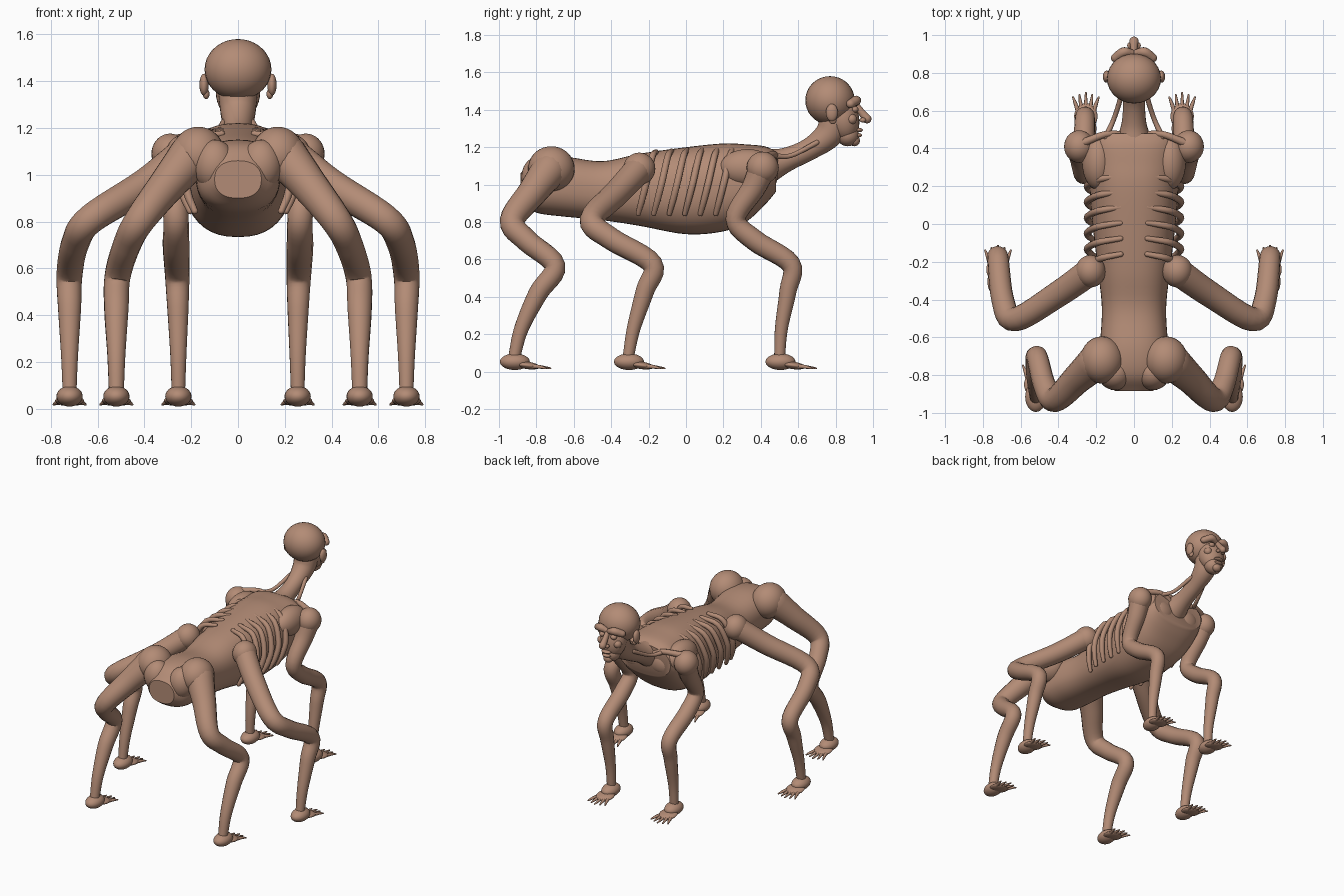
import bpy, bmesh, math
from mathutils import Vector, Matrix

if "Cube" in bpy.data.objects:
    bpy.data.objects.remove(bpy.data.objects["Cube"])

skin = bpy.data.materials.new("tan_skin")
skin.diffuse_color = (0.45, 0.26, 0.18, 1)
skin.use_nodes = True
skin.node_tree.nodes["Principled BSDF"].inputs["Base Color"].default_value = skin.diffuse_color


def finish(bm, name):
    bmesh.ops.recalc_face_normals(bm, faces=bm.faces)
    for f in bm.faces:
        f.smooth = True
    me = bpy.data.meshes.new(name)
    bm.to_mesh(me)
    bm.free()
    me.materials.append(skin)
    ob = bpy.data.objects.new(name, me)
    bpy.context.collection.objects.link(ob)
    return ob


def skin_rings(rings, name):
    """Bridge matching vertex rings and cap both ends."""
    bm = bmesh.new()
    vs = [[bm.verts.new(p) for p in r] for r in rings]
    n = len(vs[0])
    for a, b in zip(vs, vs[1:]):
        for i in range(n):
            j = (i + 1) % n
            bm.faces.new((a[i], a[j], b[j], b[i]))
    bm.faces.new(vs[0])
    bm.faces.new(vs[-1])
    return finish(bm, name)


def spline(pts, steps):
    """Catmull-Rom through tuples of any length."""
    P = [Vector(p) for p in pts]
    P = [2 * P[0] - P[1]] + P + [2 * P[-1] - P[-2]]
    out = []
    for k in range(1, len(P) - 2):
        a, b, c, d = P[k - 1:k + 3]
        for s in range(steps):
            t = s / steps
            out.append(0.5 * (2 * b + (c - a) * t + (2 * a - 5 * b + 4 * c - d) * t * t
                              + (3 * b - a - 3 * c + d) * t ** 3))
    return out + [P[-2]]


def tube(name, pts, steps=6, sides=16):
    """Round limb through (x, y, z, radius) points with domed ends."""
    S = spline(pts, steps)
    C = [Vector(s[:3]) for s in S]
    R = [s[3] for s in S]
    T = [(C[min(i + 1, len(C) - 1)] - C[max(i - 1, 0)]).normalized() for i in range(len(C))]
    u = T[0].orthogonal().normalized()
    rings = []

    def ring(c, t, r):
        v = t.cross(u)
        return [c + r * (u * math.cos(a) + v * math.sin(a))
                for a in (2 * math.pi * k / sides for k in range(sides))]
    for i, (c, t, r) in enumerate(zip(C, T, R)):
        u = (u - t * u.dot(t)).normalized()
        dome = [(math.sin(q), math.cos(q)) for q in (0.35, 0.75, 1.15, 1.5)]
        if i == 0:
            rings += [ring(c - t * r * s, t, r * k) for s, k in reversed(dome)]
        rings.append(ring(c, t, r))
        if i == len(C) - 1:
            rings += [ring(c + t * r * s, t, r * k) for s, k in dome]
    return skin_rings(rings, name)


def blob(name, c, r, tilt=0):
    bm = bmesh.new()
    m = Matrix.Translation(c) @ Matrix.Rotation(tilt, 4, 'X') @ Matrix.Diagonal((*r, 1))
    bmesh.ops.create_uvsphere(bm, u_segments=28, v_segments=18, radius=1, matrix=m)
    return finish(bm, name)


def loft(name, rows, power=1.0, sides=40, steps=5):
    """Elliptic sections facing y from (y, half_width, z_bottom, z_top)."""
    rings = []
    for y, w, lo, hi in spline(rows, steps):
        ring = []
        for k in range(sides):
            a = 2 * math.pi * k / sides
            ca, sa = math.cos(a), math.sin(a)
            ring.append(Vector((w * math.copysign(abs(ca) ** power, ca), y,
                                (lo + hi) / 2 + (hi - lo) / 2 * math.copysign(abs(sa) ** power, sa))))
        rings.append(ring)
    ob = skin_rings(rings, name)
    bpy.context.view_layer.objects.active = ob
    ob.select_set(True)
    bpy.ops.object.shade_smooth_by_angle(angle=math.radians(45))
    ob.select_set(False)
    return ob


# torso
loft("torso", [(-.885, .10, .90, 1.06), (-.80, .17, .85, 1.13), (-.66, .18, .83, 1.15),
               (-.45, .17, .81, 1.125), (-.25, .19, .78, 1.165), (0, .22, .735, 1.20),
               (.2, .235, .75, 1.22), (.32, .24, .80, 1.215), (.42, .235, .89, 1.205),
               (.48, .21, .96, 1.18)], power=.85)

# neck and head
tube("neck", [(0, .44, 1.10, .095), (0, .54, 1.135, .065), (0, .66, 1.19, .06),
              (0, .76, 1.265, .075), (0, .80, 1.35, .085)], sides=20)
blob("cranium", (0, .77, 1.45), (.143, .132, .13))
blob("face", (0, .84, 1.355), (.095, .085, .125), math.radians(12))
blob("jaw", (0, .865, 1.265), (.065, .06, .06))
blob("chin", (0, .90, 1.235), (.035, .03, .03))
tube("nose", [(0, .91, 1.425, .017), (0, .94, 1.385, .02), (0, .967, 1.352, .025)], sides=14)
blob("upper_lip", (0, .922, 1.292), (.036, .024, .012))
blob("lower_lip", (0, .918, 1.264), (.032, .024, .012))

for side, s in (("left", -1), ("right", 1)):
    # facial features
    tube(side + "_brow", [(s * .015, .905, 1.438, .02), (s * .055, .91, 1.45, .026),
                          (s * .098, .88, 1.432, .024)], sides=12)
    blob(side + "_eye", (s * .045, .902, 1.402), (.022, .02, .018))
    blob(side + "_cheek", (s * .065, .885, 1.35), (.028, .028, .028))
    blob(side + "_nostril", (s * .022, .945, 1.345), (.014, .017, .013))
    blob(side + "_ear", (s * .145, .78, 1.385), (.02, .032, .047))
    blob(side + "_ear_lobe", (s * .136, .785, 1.345), (.014, .02, .022))

    # neck tendons and collar bones
    tube(side + "_tendon", [(s * .15, .46, 1.155, .016), (s * .105, .56, 1.155, .013),
                            (s * .06, .70, 1.225, .014)], sides=10)
    tube(side + "_collar_bone", [(s * .05, .475, 1.12, .016), (s * .15, .475, 1.16, .018),
                                 (s * .27, .43, 1.15, .022)], sides=10)
    blob(side + "_chest_muscle", (s * .11, .43, 1.05), (.10, .06, .085))
    blob(side + "_shoulder_blade", (s * .19, .33, 1.09), (.085, .15, .10))

    # ribs
    for i in range(6):
        y = -.16 + i * .083
        g = .0 if i else -.02
        tube(f"{side}_rib_{i + 1}", [(s * .07, y, 1.175 + .005 * i, .014),
                                     (s * (.19 + g), y - .02, 1.15, .018),
                                     (s * (.245 + g), y - .05, 1.02, .019),
                                     (s * (.235 + g), y - .075, .92, .018),
                                     (s * (.205 + g), y - .095, .845, .014)], steps=4, sides=10)

    # hips
    blob(side + "_hip", (s * .17, -.72, 1.085), (.115, .125, .12))
    blob(side + "_buttock", (s * .10, -.79, 1.04), (.09, .09, .11))

    # legs: hip, thigh, knee, shin and ankle points
    legs = {
        "rear": [(.20, -.73, 1.08, .098), (.30, -.82, .96, .08), (.42, -.93, .805, .066),
                 (.475, -.85, .70, .06), (.515, -.70, .565, .056), (.52, -.79, .42, .052),
                 (.52, -.88, .23, .039), (.52, -.92, .07, .032)],
        "middle": [(.23, -.25, 1.085, .076), (.40, -.37, .955, .07), (.63, -.505, .81, .064),
                   (.695, -.40, .71, .06), (.72, -.18, .575, .056), (.72, -.22, .43, .05),
                   (.72, -.28, .23, .037), (.72, -.31, .07, .03)],
        "front": [(.29, .41, 1.09, .075), (.28, .36, .98, .064), (.265, .265, .815, .054),
                  (.265, .37, .70, .057), (.26, .56, .575, .053), (.257, .545, .43, .046),
                  (.255, .51, .23, .035), (.255, .50, .07, .029)],
    }
    for leg, pts in legs.items():
        tube(f"{side}_{leg}_leg", [(s * x, y, z, r) for x, y, z, r in pts])
        hx, hy, hz, hr = pts[0]
        if leg != "rear":
            blob(f"{side}_{leg}_shoulder", (s * hx, hy, hz), (.08, .086, .086))
        # foot with five toes
        ax, ay = s * pts[-1][0], pts[-1][1]
        blob(f"{side}_{leg}_heel", (ax, ay + .005, .053), (.056, .08, .044))
        blob(f"{side}_{leg}_sole", (ax, ay + .07, .034), (.062, .07, .02), math.radians(-8))
        for k in range(-2, 3):
            length = .195 - .012 * abs(k)
            tube(f"{side}_{leg}_toe_{k + 3}",
                 [(ax + k * .018, ay + .08, .03, .013),
                  (ax + k * .027, ay + .135, .026, .01),
                  (ax + k * .034, ay + length, .018, .005)], steps=3, sides=8)
